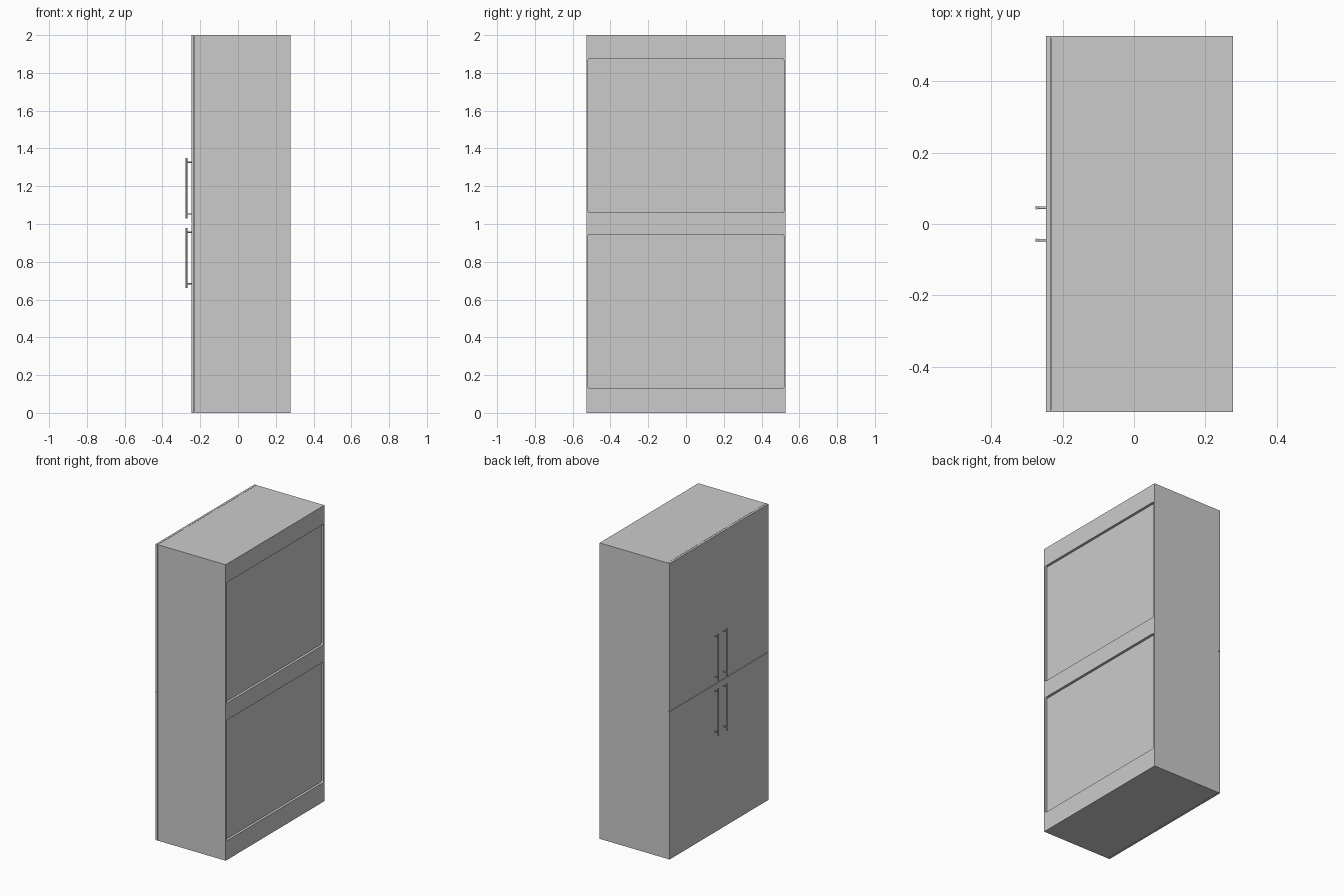
import bpy
import bmesh
import math
from mathutils import Matrix, Vector

old = bpy.data.objects.get("Cube")
if old:
    bpy.data.objects.remove(old, do_unlink=True)

GREY = (0.6, 0.6, 0.6, 1.0)
mat = bpy.data.materials.new("light grey")
mat.use_nodes = True
mat.diffuse_color = GREY
mat.node_tree.nodes["Principled BSDF"].inputs["Base Color"].default_value = GREY


def finish(bm, name):
    bmesh.ops.recalc_face_normals(bm, faces=bm.faces)
    mesh = bpy.data.meshes.new(name)
    bm.to_mesh(mesh)
    bm.free()
    mesh.materials.append(mat)
    obj = bpy.data.objects.new(name, mesh)
    bpy.context.collection.objects.link(obj)
    return obj


def box(name, lo, hi, corner=0.0):
    """Box between two corners; corner rounds the edges running along x."""
    lo, hi = Vector(lo), Vector(hi)
    bm = bmesh.new()
    bmesh.ops.create_cube(bm, size=1)
    for v in bm.verts:
        v.co = (lo + hi) / 2 + v.co * (hi - lo)
    if corner:
        edges = [e for e in bm.edges
                 if abs(e.verts[0].co.x - e.verts[1].co.x) > 1e-5]
        bmesh.ops.bevel(bm, geom=edges, offset=corner, segments=4,
                        affect='EDGES', profile=0.5)
    return finish(bm, name)


def rod(bm, start, end, radius):
    start, end = Vector(start), Vector(end)
    axis = end - start
    turn = axis.to_track_quat('Z', 'Y').to_matrix().to_4x4()
    bmesh.ops.create_cone(bm, cap_ends=True, segments=16, radius1=radius,
                          radius2=radius, depth=axis.length,
                          matrix=Matrix.Translation((start + end) / 2) @ turn)


# Overall dimensions
HALF = 0.527
BACK = 0.277
BODY_FRONT = -0.2305
DOOR_IN, DOOR_OUT = -0.232, -0.2465
RECESS = 0.017

# Cabinet body with two shallow round-cornered recesses in its rear
body = box("cabinet_body", (BODY_FRONT, -HALF, 0), (BACK, HALF, 2))
for z0, z1 in ((0.13, 0.945), (1.06, 1.875)):
    cutter = box("recess_cutter", (BACK - RECESS, -0.518, z0),
                 (BACK + 0.05, 0.518, z1), corner=0.008)
    cutter.hide_render = True
    mod = body.modifiers.new("recess", 'BOOLEAN')
    mod.operation = 'DIFFERENCE'
    mod.solver = 'EXACT'
    mod.object = cutter
    bpy.context.view_layer.objects.active = body
    bpy.ops.object.modifier_apply(modifier=mod.name)
    bpy.data.objects.remove(cutter, do_unlink=True)

# Thin core joining the doors to the body
box("door_mount", (DOOR_IN - 0.002, -HALF + 0.01, 0.01),
    (BODY_FRONT + 0.002, HALF - 0.01, 1.99))

# Four doors, each with a bar handle near the middle seam
for level, z0, z1, h0, h1, posts in (
        ("lower", 0, 0.9985, 0.66, 0.98, (0.683, 0.957)),
        ("upper", 1.0015, 2, 1.03, 1.35, (1.053, 1.327))):
    for side, s in (("left", 1), ("right", -1)):
        ys = sorted((s * 0.0003, s * HALF))
        box(f"{level}_{side}_door", (DOOR_OUT, ys[0], z0), (DOOR_IN, ys[1], z1))

        y = s * 0.0455
        bm = bmesh.new()
        rod(bm, (-0.2725, y, h0), (-0.2725, y, h1), 0.005)
        for z in posts:
            rod(bm, (-0.2725, y, z), (DOOR_OUT + 0.002, y, z), 0.0035)
        handle = finish(bm, f"{level}_{side}_handle")
        bpy.ops.object.select_all(action='DESELECT')
        handle.select_set(True)
        bpy.context.view_layer.objects.active = handle
        bpy.ops.object.shade_smooth_by_angle(angle=math.radians(40))
